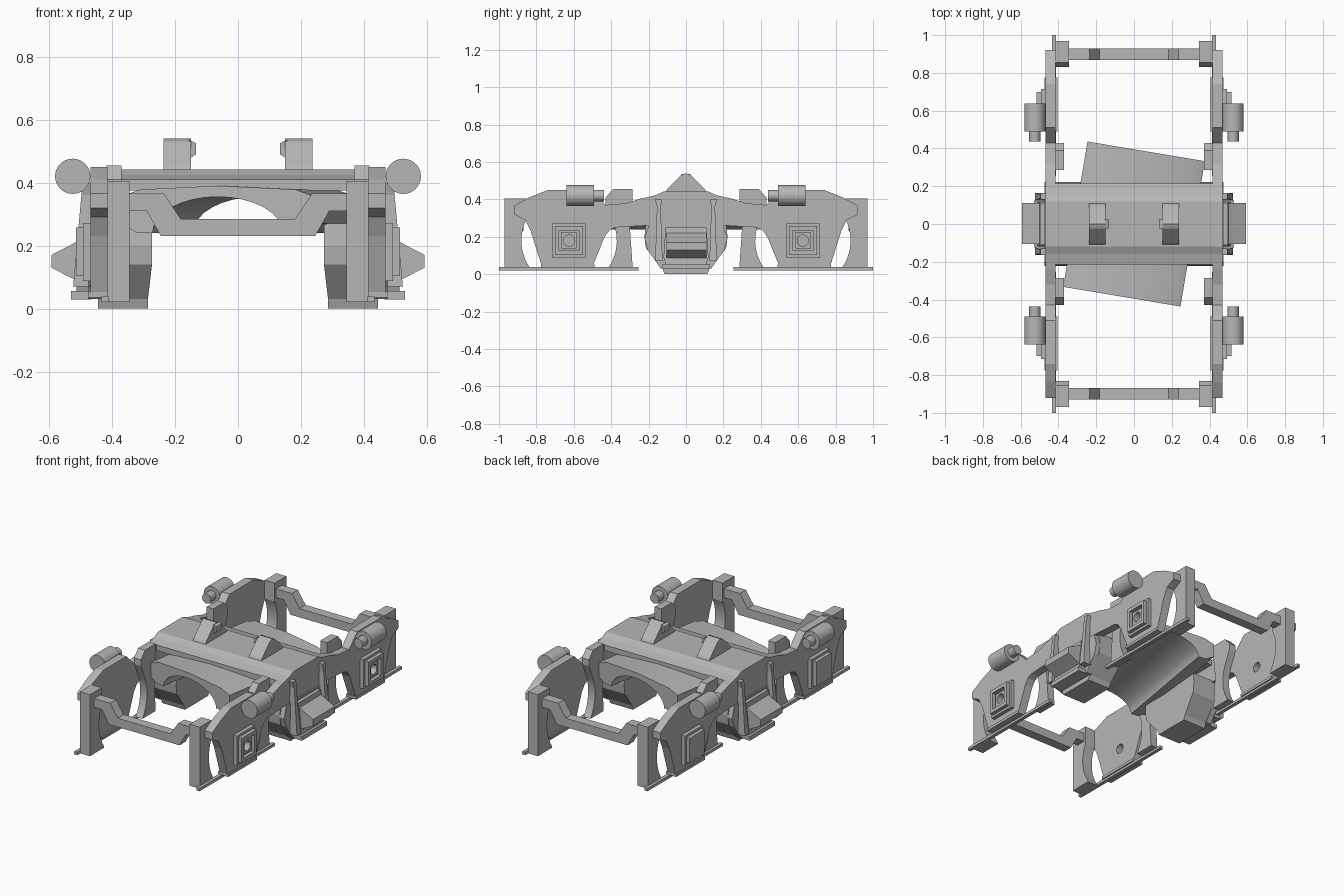
import bpy, bmesh, math
from mathutils import Matrix, Vector

old = bpy.data.objects.get("Cube")
if old:
    bpy.data.objects.remove(old, do_unlink=True)

grey = bpy.data.materials.new("cast_grey")
grey.use_nodes = True
COLOR = (0.47, 0.47, 0.47, 1)
grey.diffuse_color = COLOR
grey.node_tree.nodes["Principled BSDF"].inputs["Base Color"].default_value = COLOR


def finish(name, bm, smooth=False):
    bmesh.ops.recalc_face_normals(bm, faces=bm.faces)
    me = bpy.data.meshes.new(name)
    bm.to_mesh(me)
    bm.free()
    me.materials.append(grey)
    ob = bpy.data.objects.new(name, me)
    bpy.context.collection.objects.link(ob)
    if smooth:
        bpy.ops.object.select_all(action='DESELECT')
        ob.select_set(True)
        bpy.context.view_layer.objects.active = ob
        bpy.ops.object.shade_smooth_by_angle(angle=math.radians(30))
    return ob


def prism(name, pts, axis, lo, hi, smooth=False, sx=1, sy=1, edit=None):
    """Extrude a (y,z) profile along x or an (x,z) profile along y, then mirror by sign."""
    bm = bmesh.new()
    place = (lambda a, z, d: (d, a, z)) if axis == 'x' else (lambda a, z, d: (a, d, z))
    face = bm.faces.new([bm.verts.new(place(a, z, lo)) for a, z in pts])
    ext = bmesh.ops.extrude_face_region(bm, geom=[face])
    shift = Vector(place(0, 0, hi - lo))
    bmesh.ops.translate(bm, vec=shift, verts=[v for v in ext["geom"] if isinstance(v, bmesh.types.BMVert)])
    if edit:
        for v in bm.verts:
            edit(v)
    for v in bm.verts:
        v.co.x *= sx
        v.co.y *= sy
    return finish(name, bm, smooth)


def box(name, x0, x1, y0, y1, z0, z1, sx=1, sy=1):
    return prism(name, [(y0, z0), (y1, z0), (y1, z1), (y0, z1)], 'x', x0, x1, sx=sx, sy=sy)


def cyl(name, center, r, length, axis, segs=32):
    bm = bmesh.new()
    bmesh.ops.create_cone(bm, cap_ends=True, segments=segs, radius1=r, radius2=r, depth=length)
    rot = Matrix.Rotation(math.pi / 2, 4, 'Y' if axis == 'x' else 'X')
    bmesh.ops.transform(bm, matrix=Matrix.Translation(center) @ rot, verts=bm.verts)
    return finish(name, bm, True)


def mirrored(half):
    return half + [(-a, z) for a, z in reversed(half) if a > 0]


def cut(ob, cutter):
    mod = ob.modifiers.new("hole", 'BOOLEAN')
    mod.operation = 'DIFFERENCE'
    mod.solver = 'EXACT'
    mod.object = cutter
    bpy.context.view_layer.objects.active = ob
    bpy.ops.object.modifier_apply(modifier=mod.name)


AXLE_Y, AXLE_Z, WHEEL_R = 0.625, 0.18, 0.255


def wheel_arc(sign, z0, z1, n=10):
    """Edge following the wheel clearance circle, from z0 up to z1."""
    zs = [z0 + (z1 - z0) * i / n for i in range(n + 1)]
    return [(AXLE_Y + sign * math.sqrt(WHEEL_R ** 2 - (z - AXLE_Z) ** 2), z) for z in zs]


# Side frame outline, one half from the middle outwards
frame_half = [(0, .44), (.12, .44), (.16, .422), (.24, .405), (.32, .38), (.43, .37), (.51, .45),
              (.74, .45), (.84, .41), (.92, .365), (.92, .32), (.86, .29), (.83, .23), (.77, .04),
              (.50, .04), (.435, .20), (.41, .235), (.38, .25), (.22, .26), (0, .26)]


def taper(v):
    if v.co.x < .3 and v.co.z < .1:
        v.co.x += .013


def lean(v):
    if v.co.x > .48:
        v.co.x += .09 * (.365 - v.co.z)


holes = [cyl("hole_cutter", (0, s * AXLE_Y, AXLE_Z), .03, 1.6, 'x') for s in (1, -1)]
for h in holes:
    h.hide_render = True

for sx, side in ((1, "left"), (-1, "right")):
    # Side frame plate with axle holes
    frame = prism(side + "_side_frame", mirrored(frame_half), 'x', .415, .468, sx=sx)
    for h in holes:
        cut(frame, h)

    # Spring pocket in the middle
    pocket = [(0, .27), (.215, .27), (.222, .20), (.215, .14), (.125, .03), (.115, 0), (0, 0)]
    prism(side + "_spring_pocket", mirrored(pocket), 'x', .273, .445, sx=sx, edit=taper)
    outer = [(0, .26), (.20, .26), (.222, .19), (.205, .13), (.135, .03), (0, .03)]
    prism(side + "_pocket_shell", mirrored(outer), 'x', .44, .475, sx=sx)

    # Sloping cover, straps and step
    cover = [(0, .25), (.11, .25), (.12, .09), (.10, .03), (0, .03)]
    prism(side + "_spring_cover", mirrored(cover), 'x', .465, .486, sx=sx, edit=lean)
    prism(side + "_step", [(.49, .225), (.525, .205), (.593, .17), (.593, .13), (.525, .095), (.49, .075)],
          'y', -.105, .11, sx=sx)
    for sy in (1, -1):
        strap = [(.13, .40), (.165, .40), (.155, .36), (.165, .07), (.125, .07), (.135, .35)]
        prism(side + "_cover_strap", strap, 'x', .465, .497, sx=sx, sy=sy, edit=lean)
    box(side + "_cover_foot", .465, .53, -.125, .125, .028, .055, sx=sx)

    # Bracket on the deck with its knob
    prism(side + "_deck_bracket", [(-.115, .43), (.115, .43), (.10, .455), (.025, .53), (0, .54),
                                   (-.025, .53), (-.10, .455)], 'x', .15, .237, sx=sx)
    prism(side + "_bracket_knob", [(.155, .545 - .06 - .01), (.133, .49), (.133, .525), (.155, .535)],
          'y', -.025, .025, sx=sx)

    for sy, end in ((-1, "front"), (1, "rear")):
        tag = side + "_" + end
        # End post hollowed around the wheel
        post = wheel_arc(1, .035, .27) + [(.855, .29), (.855, .405), (.97, .405), (.97, .02), (.83, .02)]
        prism(tag + "_end_post", post, 'x', .345, .415, sx=sx, sy=sy)
        # Brake hanger hollowed around the wheel
        hanger = wheel_arc(-1, .035, .26) + [(.43, .37), (.43, .41), (.39, .455), (.285, .455), (.285, .36),
                                             (.30, .25), (.285, .035)]
        prism(tag + "_brake_hanger", hanger, 'x', .37, .418, sx=sx, sy=sy)
        # Lower tie rail and its clamp
        box(tag + "_tie_rail", .412, .434, .255, 1.0, .02, .038, sx, sy)
        box(tag + "_rail_clamp", .405, .475, .49, .775, .035, .052, sx, sy)

        # Axle box: base plate, raised rim, centre plate
        base = box(tag + "_axle_box", .46, .492, .537, .715, .088, .272, sx, sy)
        cut(base, holes[0 if sy > 0 else 1])
        rim = box(tag + "_axle_box_rim", .48, .515, .552, .70, .103, .257, sx, sy)
        window = box("window_cutter", .45, .6, .572, .68, .126, .234, sx, sy)
        cut(rim, window)
        bpy.data.objects.remove(window, do_unlink=True)
        plate = box(tag + "_bearing_plate", .485, .502, .585, .667, .137, .223, sx, sy)
        cut(plate, holes[0 if sy > 0 else 1])

        # Damper cylinder with its rod and mount
        cyl(tag + "_damper", (sx * .525, sy * .565, .42), .056, .148, 'y')
        cyl(tag + "_damper_rod", (sx * .525, sy * .468, .42), .03, .06, 'y')

for h in holes:
    bpy.data.objects.remove(h, do_unlink=True)

# Dropped cross beams at both ends
for sy, end in ((-1, "front"), (1, "rear")):
    beam = [(0, .285), (.182, .285), (.235, .365), (.36, .365), (.36, .31), (.29, .31), (.245, .23), (0, .23)]
    prism(end + "_cross_beam", mirrored(beam), 'y', .868, .928, sy=sy)

# Deck with falling edges
deck = [(0, .442), (.12, .442), (.16, .424), (.215, .41), (.215, .375), (0, .375)]
prism("deck", mirrored(deck), 'x', -.468, .468)

# Turned saddle with an arched underside
ARCH = 16
arch = [(.21 * math.cos(math.pi * i / ARCH), .24 + .115 * math.sin(math.pi * i / ARCH)) for i in range(ARCH + 1)]
saddle_pts = [(-.315, .27), (-.315, .355), (-.25, .378), (0, .39), (.25, .378), (.315, .355), (.315, .27),
              (.26, .24)] + arch + [(-.26, .24)]
saddle = prism("saddle", saddle_pts, 'y', -.39, .39, smooth=True)
saddle.data.transform(Matrix.Rotation(math.radians(-9.5), 4, 'Z'))
